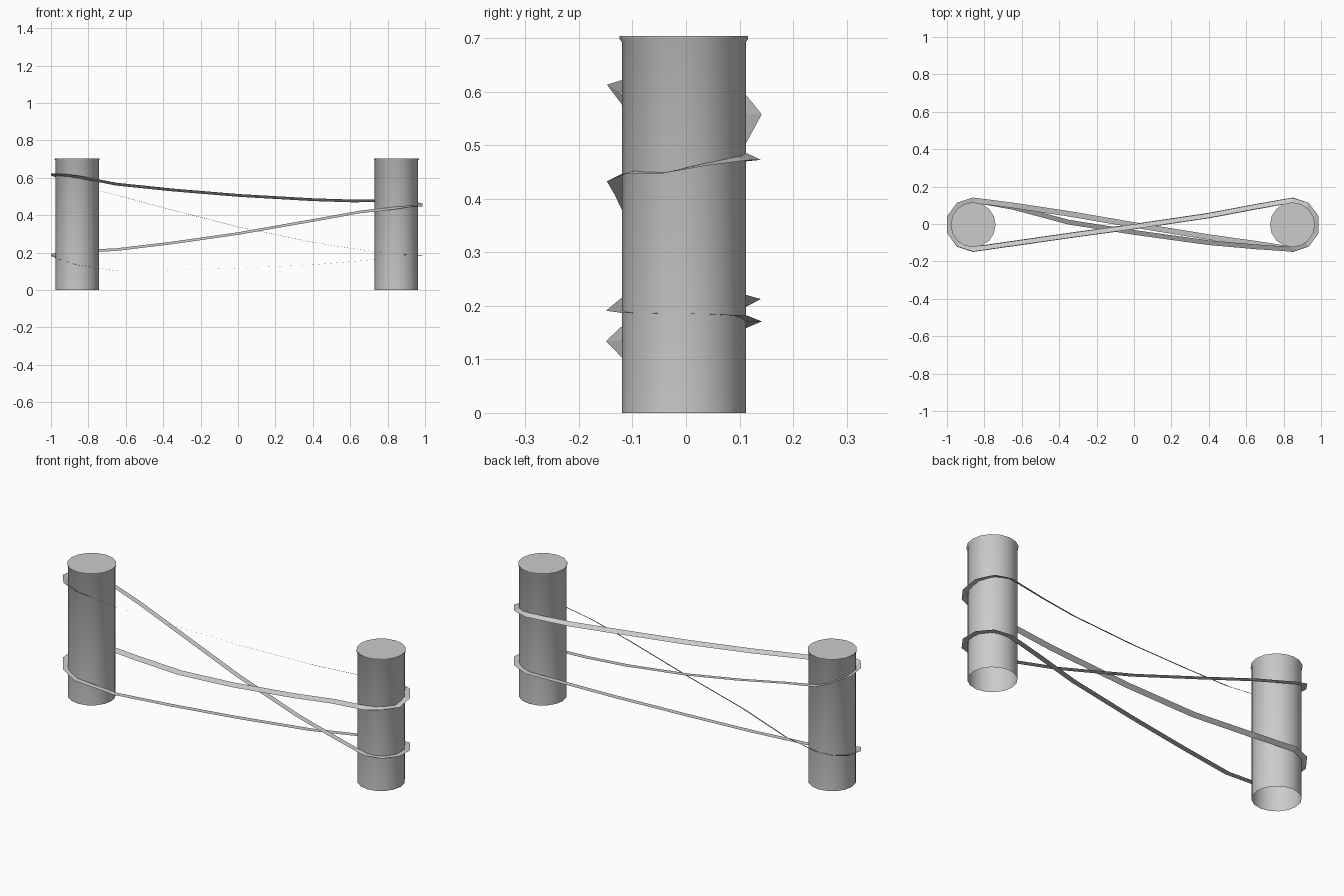
import bpy, bmesh, math
from mathutils import Vector

if "Cube" in bpy.data.objects:
    bpy.data.objects.remove(bpy.data.objects["Cube"])

CY = -0.004          # shared y centre of the posts
POST_X = {"left": -0.86, "right": 0.847}


def mesh_object(name, bm):
    me = bpy.data.meshes.new(name)
    bm.to_mesh(me)
    bm.free()
    ob = bpy.data.objects.new(name, me)
    bpy.context.collection.objects.link(ob)
    return ob


# Posts: lathed open-bottomed tubes with a small flared rim and a flat cap
def post(name, cx, sides=16):
    bm = bmesh.new()
    rings = []
    for r, z in [(0.116, 0), (0.116, 0.693), (0.12, 0.699), (0.12, 0.704)]:
        rings.append([bm.verts.new((cx + r * math.cos(2 * math.pi * i / sides),
                                    CY + r * math.sin(2 * math.pi * i / sides), z))
                      for i in range(sides)])
    for a, b in zip(rings, rings[1:]):
        for i in range(sides):
            j = (i + 1) % sides
            bm.faces.new((a[i], a[j], b[j], b[i]))
    bm.faces.new(rings[-1])
    ob = mesh_object(name, bm)
    bpy.context.view_layer.objects.active = ob
    ob.select_set(True)
    bpy.ops.object.shade_smooth_by_angle(angle=math.radians(35))
    ob.select_set(False)


for side, cx in POST_X.items():
    post(side + "_post", cx)


# Tape path: list of (x, y, z, tilt in degrees)
path = []


def wrap(side, heights, tilts):
    """Half turn around a post, travelling from the back to the front."""
    n = len(heights)
    for i, (z, t) in enumerate(zip(heights, tilts)):
        a = math.radians(90 - 180 * i / (n - 1))
        s = 1 if side == "right" else -1
        path.append((POST_X[side] + s * 0.133 * math.cos(a),
                     CY + 0.131 * math.sin(a), z, t))


def span(points, tilt):
    path.extend((x, y, z, tilt) for x, y, z in points)


# Upper span, left front to right back
span([(-0.65, -0.105, 0.566), (-0.35, -0.062, 0.535), (0.0, -0.014, 0.506),
      (0.4, 0.045, 0.483), (0.62, 0.087, 0.476)], -30)
wrap("right", [0.479, 0.475, 0.464, 0.448, 0.449, 0.439], [-25, -12, -6, -5, -12, -25])
# Rising span, right front to left back
span([(0.65, -0.122, 0.417), (0.4, -0.1, 0.372), (0.0, -0.045, 0.302),
      (-0.35, 0.01, 0.252), (-0.65, 0.09, 0.216)], -30)
wrap("left", [0.206, 0.198, 0.187, 0.176, 0.158, 0.134], [-28, -28, -25, -20, -10, 0])
# Lowest span, left front to right back
span([(-0.65, -0.105, 0.103), (-0.35, -0.062, 0.106), (0.0, -0.014, 0.117),
      (0.4, 0.045, 0.135), (0.65, 0.092, 0.156)], 0)
wrap("right", [0.171, 0.182, 0.185, 0.186, 0.187, 0.191], [0] * 6)
# Falling span, right front to left back
span([(0.65, -0.105, 0.216), (0.4, -0.07, 0.255), (0.0, -0.005, 0.338),
      (-0.35, 0.055, 0.427), (-0.65, 0.1, 0.508)], 0)
wrap("left", [0.558, 0.59, 0.608, 0.617, 0.615, 0.606], [0, -10, -18, -22, -28, -30])

# Tape: a closed thin flat ribbon swept along the path
bm = bmesh.new()
edges = []
n = len(path)
for i, (x, y, z, tilt) in enumerate(path):
    p, q = path[i - 1], path[(i + 1) % n]
    p0 = Vector((x - p[0], y - p[1])).normalized()
    q0 = Vector((q[0] - x, q[1] - y)).normalized()
    t = (p0 + q0).normalized()
    k = math.radians(tilt)
    w = Vector((-t.y * math.cos(k), t.x * math.cos(k), math.sin(k))) * 0.0145
    c = Vector((x, y, z))
    edges.append((bm.verts.new(c + w), bm.verts.new(c - w)))
for i in range(n):
    (a, b), (c, d) = edges[i], edges[(i + 1) % n]
    bm.faces.new((b, d, c, a))
mesh_object("barrier_tape", bm)
